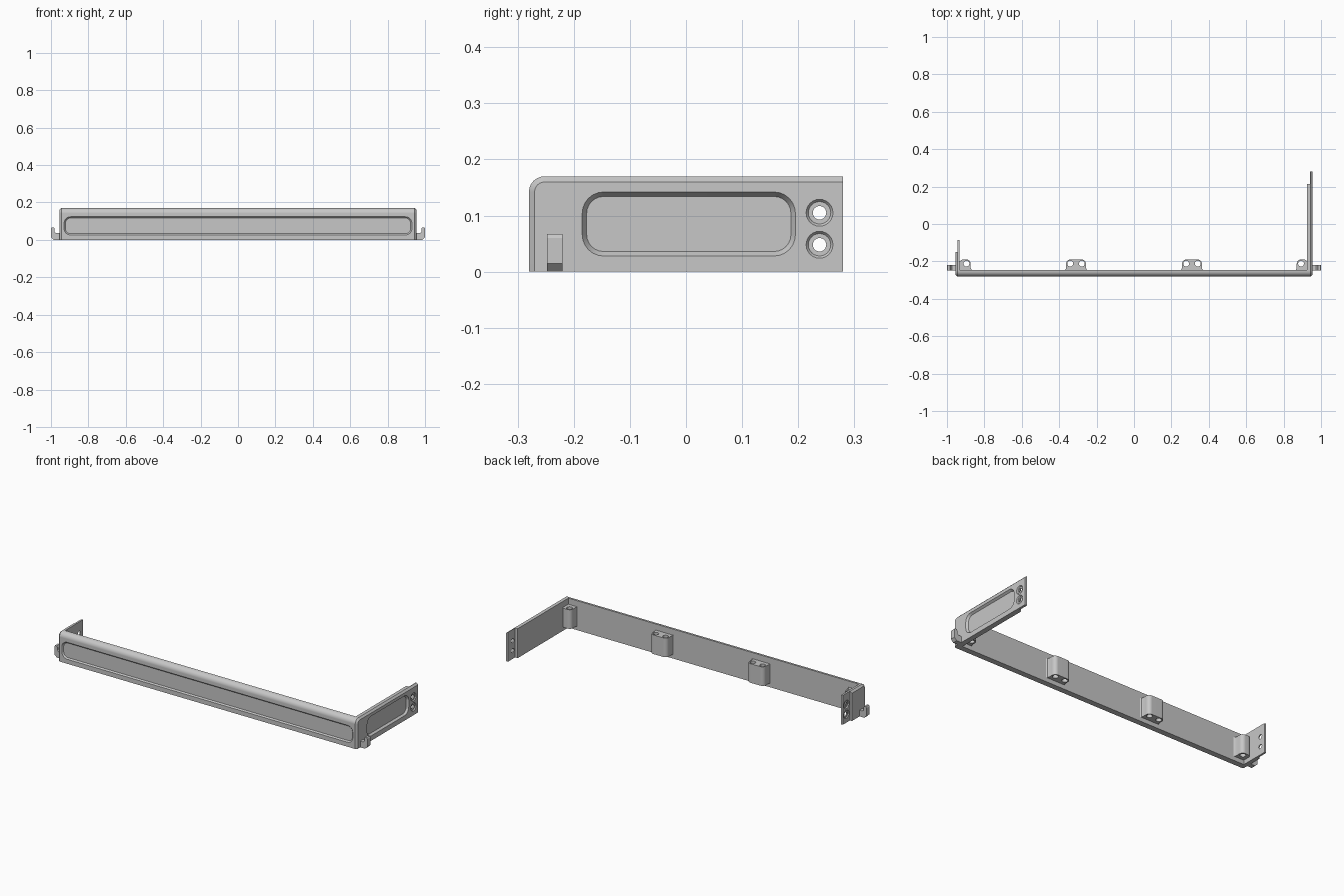
import bpy, bmesh, math
from mathutils import Matrix, Vector

if "Cube" in bpy.data.objects:
    bpy.data.objects.remove(bpy.data.objects["Cube"])

GREY = (0.57, 0.57, 0.57, 1)
metal = bpy.data.materials.new("grey_metal")
metal.use_nodes = True
metal.diffuse_color = GREY
metal.node_tree.nodes["Principled BSDF"].inputs["Base Color"].default_value = GREY

SIDE_X, FRONT_Y, BACK_Y, END_Y, HEIGHT = 0.955, -0.28, -0.247, 0.28, 0.17
LEFT_FACING = Matrix(((0, 0, 1, 0), (1, 0, 0, 0), (0, 1, 0, 0), (0, 0, 0, 1)))
FRONT_FACING = Matrix(((1, 0, 0, 0), (0, 0, -1, 0), (0, 1, 0, 0), (0, 0, 0, 1)))


def finish(name, bm):
    bmesh.ops.recalc_face_normals(bm, faces=bm.faces)
    mesh = bpy.data.meshes.new(name)
    bm.to_mesh(mesh)
    bm.free()
    mesh.materials.append(metal)
    obj = bpy.data.objects.new(name, mesh)
    bpy.context.collection.objects.link(obj)
    return obj


def loft(bm, rings):
    """Skin equal-length closed rings and cap both ends."""
    loops = [[bm.verts.new(p) for p in ring] for ring in rings]
    n = len(loops[0])
    for a, b in zip(loops, loops[1:]):
        for i in range(n):
            bm.faces.new((a[i], a[(i + 1) % n], b[(i + 1) % n], b[i]))
    bm.faces.new(loops[0])
    bm.faces.new(loops[-1])


def prism(bm, outline, low, high, matrix=Matrix()):
    loft(bm, [[matrix @ Vector((u, v, w)) for u, v in outline] for w in (low, high)])


def rectangle(u0, u1, v0, v1):
    return [(u0, v0), (u1, v0), (u1, v1), (u0, v1)]


def rounded_rect(u0, u1, v0, v1, r, inset=0, steps=6):
    points = []
    corners = ((u1, v1, -1, -1), (u0, v1, 1, -1), (u0, v0, 1, 1), (u1, v0, -1, 1))
    for k, (u, v, su, sv) in enumerate(corners):
        for i in range(steps + 1):
            a = math.pi / 2 * (k + i / steps)
            points.append((u + su * r + (r - inset) * math.cos(a),
                           v + sv * r + (r - inset) * math.sin(a)))
    return points


def circle(u, v, r, n=24):
    return [(u + r * math.cos(2 * math.pi * i / n), v + r * math.sin(2 * math.pi * i / n))
            for i in range(n)]


def cut(obj, bm):
    cutter = finish("cutter", bm)
    cutter.hide_render = True
    mod = obj.modifiers.new("cut", 'BOOLEAN')
    mod.operation, mod.solver, mod.object = 'DIFFERENCE', 'EXACT', cutter
    bpy.context.view_layer.objects.active = obj
    bpy.ops.object.modifier_apply(modifier=mod.name)
    bpy.data.objects.remove(cutter)


def smooth(obj):
    bpy.ops.object.select_all(action='DESELECT')
    obj.select_set(True)
    bpy.context.view_layer.objects.active = obj
    bpy.ops.object.shade_smooth_by_angle(angle=math.radians(25))
    obj.modifiers.new("flat_face_normals", 'WEIGHTED_NORMAL').keep_sharp = True


def recess(rect, radius, surface, depth, slope, matrix):
    """Sloped pocket below a flat surface."""
    bm = bmesh.new()
    loft(bm, [[matrix @ Vector((u, v, w)) for u, v in rounded_rect(*rect, radius, inset)]
              for w, inset in ((surface + 0.01, 0), (surface, 0), (surface - depth, slope))])
    return bm


# Frame: a block with a round top front edge and chamfered sides
bm = bmesh.new()
prism(bm, rectangle(-SIDE_X, SIDE_X, FRONT_Y, END_Y), 0, HEIGHT)
bmesh.ops.recalc_face_normals(bm, faces=bm.faces)


def edges_where(test):
    return [e for e in bm.edges if all(test(v.co) for v in e.verts)]


top_front = edges_where(lambda c: c.y < FRONT_Y + 0.001 and c.z > HEIGHT - 0.001)
bmesh.ops.bevel(bm, geom=top_front, offset=0.028, segments=6, profile=0.5, affect='EDGES')
rim = []
for side in (-1, 1):
    unwanted = set(edges_where(lambda c: c.z < 0.001) + edges_where(lambda c: c.y > END_Y - 0.001))
    rim += [e for e in edges_where(lambda c: c.x * side > SIDE_X - 0.001) if e not in unwanted]
bmesh.ops.bevel(bm, geom=rim, offset=0.01, segments=1, affect='EDGES')
frame = finish("frame", bm)

# Hollow it out to a front wall, a long and a short arm, and thin end tabs
for rect in ((-0.932, 0.925, BACK_Y, 0.4), (-1.1, -0.9, -0.085, 0.4),
             (-1.1, -0.943, -0.15, 0.4), (0.9, 0.941, 0.215, 0.4)):
    bm = bmesh.new()
    prism(bm, rectangle(*rect), -0.1, 0.3)
    cut(frame, bm)

# Split the top and bottom into simple faces where the arms meet the wall
bm = bmesh.new()
bm.from_mesh(frame.data)
for y in (BACK_Y, -0.15, 0.215):
    bmesh.ops.bisect_plane(bm, geom=bm.verts[:] + bm.edges[:] + bm.faces[:], dist=0.00001,
                           plane_co=(0, y, 0), plane_no=(0, 1, 0))
bm.to_mesh(frame.data)
bm.free()

# Sunken panels on the front and the long arm
cut(frame, recess((-0.93, 0.93, 0.026, 0.124), 0.035, -FRONT_Y, 0.007, 0.007, FRONT_FACING))
cut(frame, recess((-0.185, 0.195, 0.028, 0.142), 0.038, SIDE_X, 0.012, 0.008, LEFT_FACING))

# Stepped screw holes in the end tabs
for z in (0.048, 0.105):
    for y, x, side in ((0.238, SIDE_X, 1), (-0.118, -0.943, -1)):
        bm = bmesh.new()
        stages = ((0.01, 0.024), (0, 0.024), (-0.005, 0.02), (-0.005, 0.012), (-0.04, 0.012))
        loft(bm, [[LEFT_FACING @ Vector((u, v, x + side * w)) for u, v in circle(y, z, r)]
                  for w, r in stages])
        cut(frame, bm)
smooth(frame)


# Screw bosses behind the front wall, with flared bases and vertical holes
def boss(name, x0, x1, holes):
    back, r, low, high = -0.19, 0.022, 0.025, 0.135
    flare = [(0.012, -0.002), (0.004, 0.003), (0, 0.012)]
    shape = [(x0 - dx, BACK_Y + dy) for dx, dy in flare]
    for cx, start in ((x0 + r, 180), (x1 - r, 90)):
        for i in range(7):
            a = math.radians(start - 15 * i)
            shape.append((cx + r * math.cos(a), back - r + r * math.sin(a)))
    shape += [(x1 + dx, BACK_Y + dy) for dx, dy in reversed(flare)]
    bm = bmesh.new()
    prism(bm, shape, low, high)
    obj = finish(name, bm)
    for x in holes:
        bm = bmesh.new()
        prism(bm, circle(x, -0.212, 0.0155), low - 0.02, high + 0.02)
        cut(obj, bm)
    smooth(obj)


boss("right_corner_boss", -0.935, -0.873, [-0.896])
boss("right_middle_boss", -0.363, -0.257, [-0.341, -0.279])
boss("left_middle_boss", 0.257, 0.363, [0.279, 0.341])
boss("left_corner_boss", 0.87, 0.93, [0.893])

# Upturned hooks on the outer sides
hook_profile = [(0.95, 0), (0.985, 0), (1, 0.015), (1, 0.06), (0.996, 0.067),
                (0.985, 0.067), (0.981, 0.06), (0.981, 0.044), (0.973, 0.036), (0.95, 0.036)]
for name, side in (("left_hook", 1), ("right_hook", -1)):
    bm = bmesh.new()
    prism(bm, [(side * x, z) for x, z in hook_profile], 0.22, 0.248, FRONT_FACING)
    smooth(finish(name, bm))
